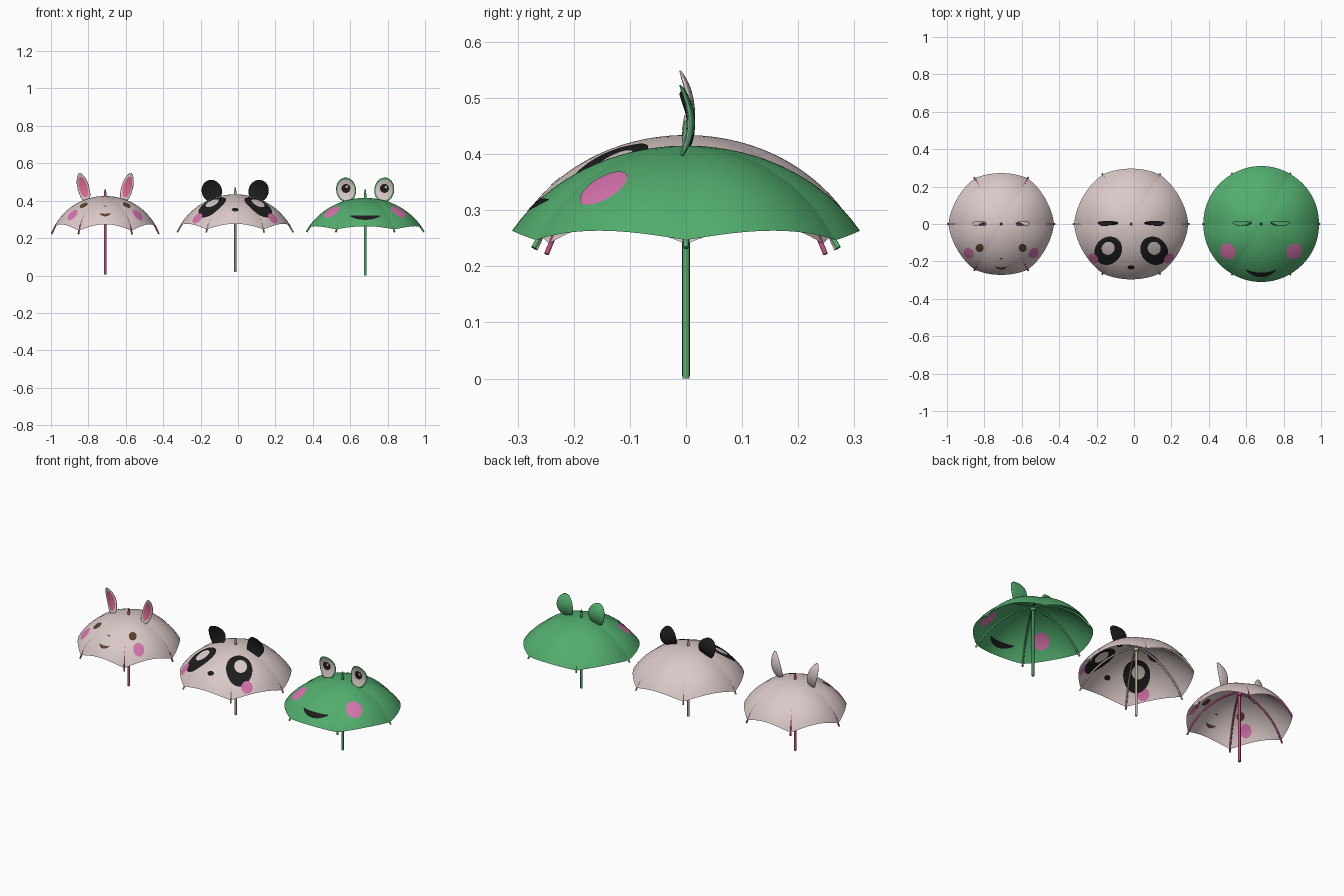
import bpy, bmesh, math
from math import sin, cos, pi, sqrt, radians

if "Cube" in bpy.data.objects:
    bpy.data.objects.remove(bpy.data.objects["Cube"])


def mat(name, rgb):
    m = bpy.data.materials.new(name)
    m.diffuse_color = (*rgb, 1)
    m.use_nodes = True
    m.node_tree.nodes["Principled BSDF"].inputs["Base Color"].default_value = m.diffuse_color
    return m


WHITE = mat("pinkish white", (0.70, 0.585, 0.575))
GREEN = mat("leaf green", (0.085, 0.42, 0.155))
BLUSH = mat("blush pink", (0.68, 0.17, 0.42))
BLACK = mat("black", (0.012, 0.012, 0.012))
BROWN = mat("brown", (0.10, 0.05, 0.025))
ROSE = mat("rose pole", (0.52, 0.08, 0.22))
BEIGE = mat("beige pole", (0.55, 0.46, 0.34))
EARPINK = mat("inner ear pink", (0.72, 0.14, 0.28))


def finish(name, bm, mats, smooth=True):
    me = bpy.data.meshes.new(name)
    for f in bm.faces:
        f.smooth = smooth
    bm.to_mesh(me)
    bm.free()
    for m in mats:
        me.materials.append(m)
    ob = bpy.data.objects.new(name, me)
    bpy.context.collection.objects.link(ob)
    return ob


def grid(bm, rows):
    """Skin rows of points; returns faces as (row, face)."""
    vs = [[bm.verts.new(p) for p in row] for row in rows]
    out = []
    for i in range(len(vs) - 1):
        for j in range(len(vs[i]) - 1):
            out.append((i, bm.faces.new((vs[i][j], vs[i + 1][j], vs[i + 1][j + 1], vs[i][j + 1]))))
    return out


def weld(bm):
    bmesh.ops.remove_doubles(bm, verts=bm.verts[:], dist=1e-5)
    bmesh.ops.dissolve_degenerate(bm, edges=bm.edges[:], dist=1e-6)


class Umbrella:
    def __init__(s, name, cx, top, rib_r, mid_r, rib_z, bulge, foot, spike, cloth, metal, pole_r):
        s.name, s.cx, s.top, s.rr, s.mr, s.b = name, cx, top, rib_r, mid_r, bulge
        h = top - rib_z
        s.R = (rib_r ** 2 + h * h) / (2 * h)
        s.cloth, s.metal = cloth, metal
        s.canopy()
        s.ribs()
        s.pole(foot, spike, pole_r)

    def puff(s, a):
        return abs(sin(3 * a))          # six panels, zero on the ribs

    def z(s, x, y):
        r, a = math.hypot(x, y), math.atan2(y, x)
        return s.top - s.R + sqrt(s.R ** 2 - r * r) + s.b * (r / s.rr) ** 2 * s.puff(a)

    def canopy(s):
        bm = bmesh.new()
        n, rings = 96, 22
        rows = []
        for i in range(rings + 1):
            row = []
            for j in range(n + 1):
                a = 2 * pi * j / n
                r = (s.rr + (s.mr - s.rr) * s.puff(a)) * i / rings
                x, y = r * cos(a), r * sin(a)
                row.append((s.cx + x, y, s.z(x, y)))
            rows.append(row)
        grid(bm, rows)
        weld(bm)
        # seams along the ribs stay sharp
        for e in bm.edges:
            on = []
            for v in e.verts:
                x, y = v.co.x - s.cx, v.co.y
                on.append(abs(sin(3 * math.atan2(y, x))) < 1e-3 and math.hypot(x, y) > 0.08)
            if all(on):
                e.smooth = False
        for f in bm.faces:
            f.normal_update()
            if f.normal.z < 0:
                f.normal_flip()
        finish(s.name + "_canopy", bm, [s.cloth])

    def ribs(s):
        cu = bpy.data.curves.new(s.name + "_ribs", 'CURVE')
        cu.dimensions = '3D'
        cu.bevel_depth, cu.bevel_resolution, cu.use_fill_caps = 0.0045, 2, True
        for k in range(6):
            a = k * pi / 3
            sp = cu.splines.new('POLY')
            sp.points.add(15)
            for i, p in enumerate(sp.points):
                r = 0.006 + (s.rr + 0.005 - 0.006) * i / 15
                x, y = r * cos(a), r * sin(a)
                p.co = (s.cx + x, y, s.z(r, 0) - 0.006, 1)
        cu.materials.append(s.metal)
        ob = bpy.data.objects.new(s.name + "_ribs", cu)
        bpy.context.collection.objects.link(ob)
        bpy.ops.object.select_all(action='DESELECT')
        ob.select_set(True)
        bpy.context.view_layer.objects.active = ob
        bpy.ops.object.convert(target='MESH')

    def pole(s, foot, spike, r):
        # lathe: shaft, hub under the cloth, tip above it
        t = s.top
        prof = [(0, foot), (r, foot), (r, t - 0.03), (0.013, t - 0.028), (0.013, t - 0.014),
                (r, t - 0.01), (r, t + 0.006), (0.007, t + 0.012), (0.003, spike), (0, spike)]
        bm = bmesh.new()
        grid(bm, [[(s.cx + q * cos(j * pi / 8), q * sin(j * pi / 8), z) for j in range(17)] for q, z in prof])
        weld(bm)
        bmesh.ops.recalc_face_normals(bm, faces=bm.faces[:])
        for e in bm.edges:
            if len(e.link_faces) == 2 and e.calc_face_angle(0) > radians(35):
                e.smooth = False
        finish(s.name + "_pole", bm, [s.metal])

    def plate(s, part, rows, m, level=1):
        """Thin painted patch hugging both sides of the cloth."""
        bm = bmesh.new()
        for side in (1, -1):
            off = side * 0.0015 * level
            for _, f in grid(bm, [[(s.cx + x, y, s.z(x, y) + off) for x, y in row] for row in rows]):
                f.normal_update()
                if f.normal.z * side < 0:
                    f.normal_flip()
        weld(bm)
        finish(s.name + "_" + part, bm, [m])

    def spot(s, part, x, y, rad, tan, m, level=1):
        a = math.atan2(y, x)
        rows = []
        for i in range(9):
            row = []
            for j in range(33):
                t = 2 * pi * j / 32
                u, v = rad * i / 8 * cos(t), tan * i / 8 * sin(t)
                row.append((x + u * cos(a) - v * sin(a), y + u * sin(a) + v * cos(a)))
            rows.append(row)
        s.plate(part, rows, m, level)

    def smile(s, part, r_mid, r_end, half_angle, thick, m):
        rows = []
        for i in range(25):
            k = i / 12 - 1
            a = -pi / 2 + radians(half_angle) * k
            r = r_mid + (r_end - r_mid) * k * k
            w = thick * (1 - 0.85 * k * k)
            rows.append([(q * cos(a), q * sin(a)) for q in (r - w, r, r + w)])
        s.plate(part, rows, m)

    def ears(s, part, dx, zc, hw, hh, tilt, back, front, inner, taper=0.0, pupil=None):
        for sx, side in ((-1, "left"), (1, "right")):
            def pt(u, v, face, extra=0.0):
                # u, v in the unit disc; bowed leaf with a hollow front
                rho2 = min(1, u * u + v * v)
                y = 0.009 - 0.02 * v * v + face * (0.007 * sqrt(1 - rho2) + extra)
                px, pz = u * hw * (1 - taper * v * abs(v)), v * hh
                c, n = cos(radians(tilt)), sin(radians(tilt))
                return (s.cx + sx * (dx + px * c + pz * n), y, zc - px * n + pz * c)
            bm = bmesh.new()
            ks = [0, .2, .4, .6, inner, .9, .97, 1]
            for face in (-1, 1):
                rows = [[pt(k * sin(t * pi / 18), k * cos(t * pi / 18), face) for t in range(37)] for k in ks]
                for i, f in grid(bm, rows):
                    f.material_index = 1 if face < 0 and i < 4 else 0
            weld(bm)
            bmesh.ops.recalc_face_normals(bm, faces=bm.faces[:])
            finish(f"{s.name}_{side}_{part}", bm, [back, front])
            # pupil and glint plates on the front
            for nm, pu, pv, pr, m, ex in pupil or ():
                bm = bmesh.new()
                rows = [[pt(sx * pu + pr * k / 4 * sin(t * pi / 12), pv + pr * k / 4 * cos(t * pi / 12) * hw / hh, -1, ex)
                         for t in range(25)] for k in range(5)]
                for _, f in grid(bm, rows):
                    f.normal_update()
                    if f.normal.y > 0:
                        f.normal_flip()
                weld(bm)
                finish(f"{s.name}_{side}_{nm}", bm, [m])


# rabbit umbrella
u = Umbrella("rabbit", -0.71, 0.425, 0.282, 0.272, 0.24, 0.014, 0.005, 0.46, WHITE, ROSE, 0.007)
u.ears("ear", 0.118, 0.473, 0.031, 0.079, 15, WHITE, EARPINK, 0.72, 0.25)
for sx, sd in ((-1, "left"), (1, "right")):
    u.spot(sd + "_eye", sx * 0.115, -0.128, 0.022, 0.021, BROWN)
    u.spot(sd + "_cheek", sx * 0.174, -0.156, 0.025, 0.029, BLUSH)
u.spot("nose", 0, -0.185, 0.004, 0.008, BROWN)
u.smile("mouth", 0.238, 0.23, 8, 0.006, BROWN)

# panda umbrella
u = Umbrella("panda", -0.015, 0.434, 0.305, 0.296, 0.247, 0.014, 0.02, 0.47, WHITE, BEIGE, 0.006)
u.ears("ear", 0.125, 0.452, 0.054, 0.06, 18, BLACK, BLACK, 0.75)
for sx, sd in ((-1, "left"), (1, "right")):
    u.spot(sd + "_eye_patch", sx * 0.123, -0.143, 0.08, 0.07, BLACK)
    u.spot(sd + "_eye", sx * 0.123, -0.13, 0.036, 0.034, WHITE, 2)
    u.spot(sd + "_cheek", sx * 0.202, -0.184, 0.021, 0.031, BLUSH)
u.spot("nose", 0, -0.232, 0.011, 0.019, BLACK)

# frog umbrella
u = Umbrella("frog", 0.68, 0.415, 0.309, 0.31, 0.247, 0.018, 0.0, 0.46, GREEN, GREEN, 0.0065)
u.ears("eye", 0.102, 0.458, 0.053, 0.066, 8, GREEN, WHITE, 0.85,
       pupil=[("pupil", 0.0, 0.12, 0.45, BLACK, 0.0012), ("glint", 0.12, 0.24, 0.13, WHITE, 0.0024)])
for sx, sd in ((-1, "left"), (1, "right")):
    u.spot(sd + "_cheek", sx * 0.178, -0.147, 0.04, 0.044, BLUSH)
u.smile("mouth", 0.272, 0.258, 18, 0.012, BLACK)
